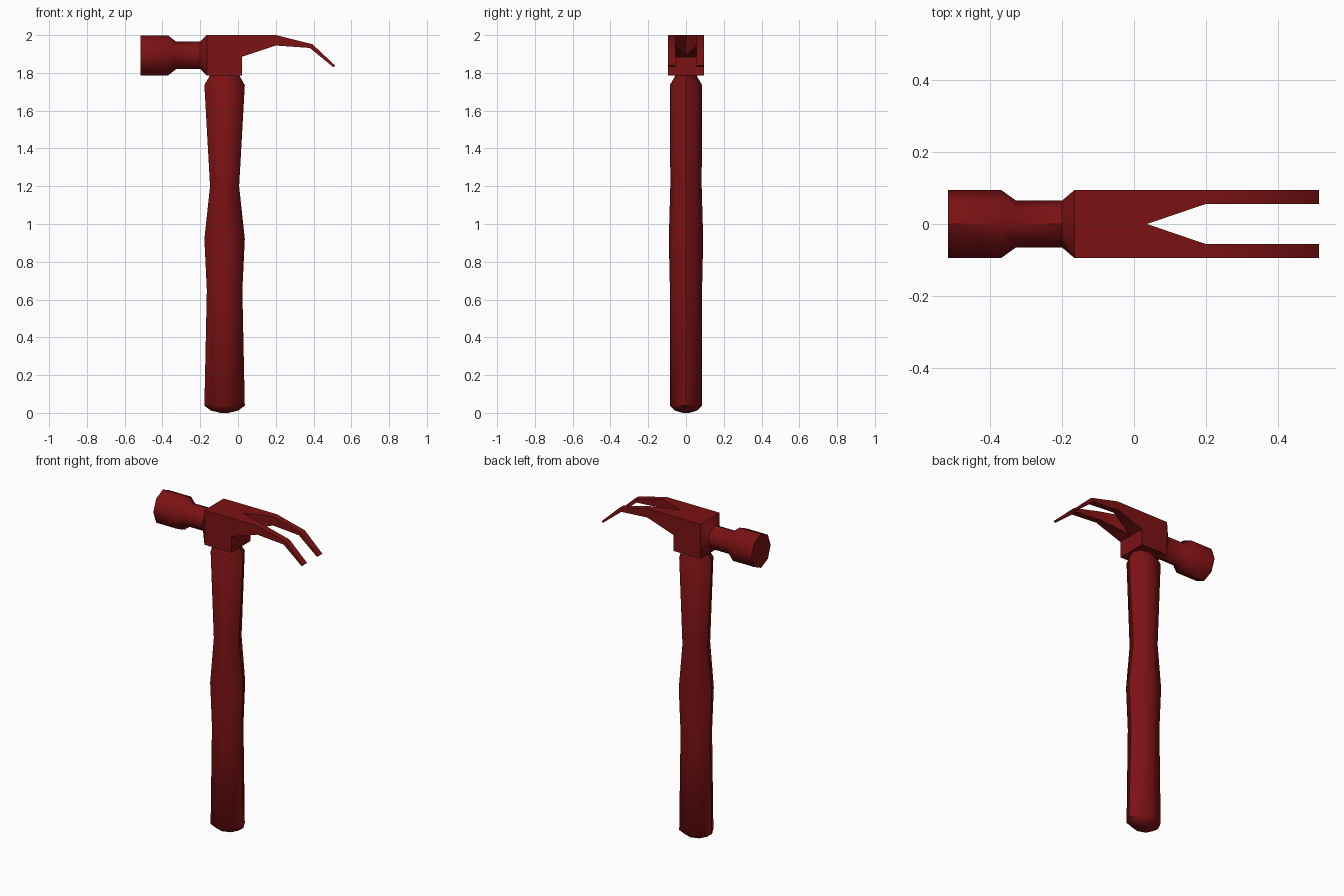
import bpy, bmesh, math

if "Cube" in bpy.data.objects:
    bpy.data.objects.remove(bpy.data.objects["Cube"])

red = bpy.data.materials.new("dark_red")
red.diffuse_color = (0.2, 0.006, 0.007, 1)
red.use_nodes = True
red.node_tree.nodes["Principled BSDF"].inputs["Base Color"].default_value = red.diffuse_color


def finish(bm, name):
    bmesh.ops.remove_doubles(bm, verts=bm.verts[:], dist=0.0005)
    bmesh.ops.recalc_face_normals(bm, faces=bm.faces[:])
    me = bpy.data.meshes.new(name)
    bm.to_mesh(me)
    bm.free()
    me.materials.append(red)
    ob = bpy.data.objects.new(name, me)
    bpy.context.collection.objects.link(ob)
    bpy.ops.object.select_all(action='DESELECT')
    ob.select_set(True)
    bpy.context.view_layer.objects.active = ob
    bpy.ops.object.shade_smooth_by_angle(angle=math.radians(46))
    return ob


def loft(bm, rings, cap_start=True, cap_end=True):
    loops = [[bm.verts.new(p) for p in r] for r in rings]
    for a, b in zip(loops, loops[1:]):
        n = len(a)
        for i in range(n):
            bm.faces.new((a[i], a[(i + 1) % n], b[(i + 1) % n], b[i]))
    if cap_start:
        bm.faces.new(loops[0])
    if cap_end:
        bm.faces.new(loops[-1])


def octagon(square=False):
    pts = []
    for i in range(8):
        c, s = math.cos(i * math.pi / 4), math.sin(i * math.pi / 4)
        m = max(abs(c), abs(s)) if square else 1
        pts.append((c / m, s / m))
    return pts


# Handle: eight-sided oval sections (z, half x, half y)
HX = -0.071
sections = [(0, 0.02, 0.016), (0.012, 0.072, 0.058), (0.038, 0.107, 0.085),
            (0.65, 0.094, 0.085), (0.92, 0.107, 0.091), (1.2, 0.077, 0.083),
            (1.735, 0.107, 0.085), (1.785, 0.079, 0.057), (1.82, 0.079, 0.057)]
bm = bmesh.new()
loft(bm, [[(HX + rx * c, ry * s, z) for c, s in octagon()] for z, rx, ry in sections])
finish(bm, "handle")

# Head: octagonal striking face and neck, opening into a square block
ZC = 1.8925
head = [(-0.517, 0.095, 0.106, False), (-0.37, 0.095, 0.106, False),
        (-0.328, 0.065, 0.073, False), (-0.2, 0.065, 0.073, False),
        (-0.165, 0.095, 0.1075, True), (0.02, 0.095, 0.1075, True)]
bm = bmesh.new()
loft(bm, [[(x, ry * c, ZC + rz * s) for c, s in octagon(sq)] for x, ry, rz, sq in head],
     cap_end=False)

# Claw: stations (x top, z top, x bottom, z bottom, inner y), one prong per side
claw = [(0.02, 2.0, 0.02, 1.785, 0), (0.021, 2.0, 0.021, 1.885, 0),
        (0.036, 2.0, 0.036, 1.89, 0), (0.2, 2.0, 0.2, 1.945, 0.056),
        (0.394, 1.952, 0.38, 1.932, 0.056), (0.515, 1.838, 0.505, 1.83, 0.056)]
for side in (1, -1):
    rows = [[bm.verts.new(p) for p in ((xt, side * yi, zt), (xt, side * 0.095, zt),
                                       (xb, side * 0.095, zb), (xb, side * yi, zb))]
            for xt, zt, xb, zb, yi in claw]
    for k, (a, b) in enumerate(zip(rows, rows[1:])):
        for i in range(4 if k > 1 else 3):   # inner wall only inside the notch
            j = (i + 1) % 4
            bm.faces.new((a[i], a[j], b[j], b[i]))
    bm.faces.new(rows[-1])
finish(bm, "hammer_head")
